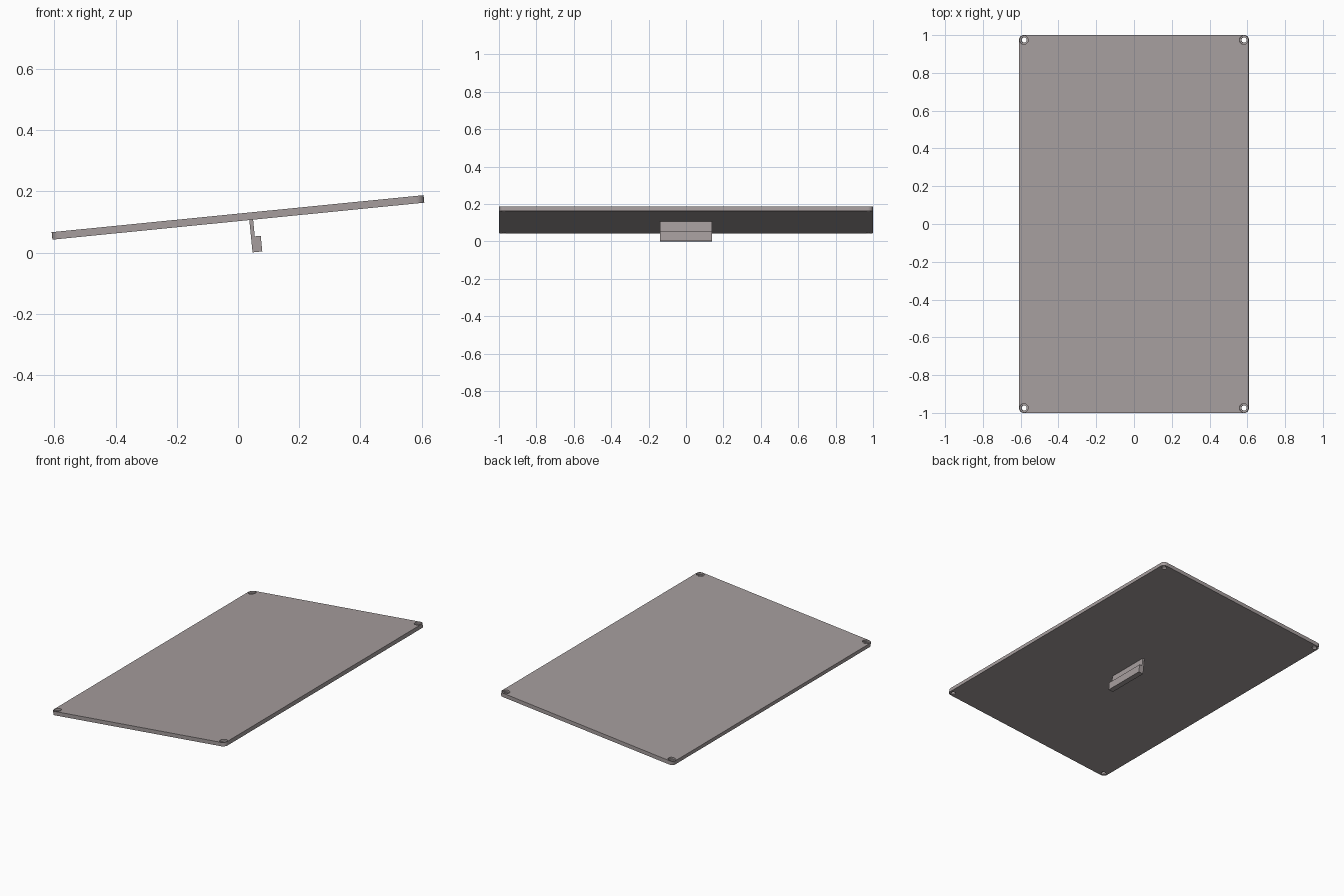
import bpy, bmesh, math
from mathutils import Matrix

if "Cube" in bpy.data.objects:
    bpy.data.objects.remove(bpy.data.objects["Cube"])

TILT = Matrix.Translation((0, 0, 0.115)) @ Matrix.Rotation(-math.radians(5.68), 4, 'Y')
HX, HY, T, R = 0.611, 1.0, 0.0245, 0.026      # panel half sizes, thickness, corner radius
HOLE_R, SINK_R, SINK_D = 0.014, 0.023, 0.012  # screw hole and its countersink

grey = bpy.data.materials.new("warm_grey")
grey.diffuse_color = (0.38, 0.34, 0.34, 1)
grey.use_nodes = True
grey.node_tree.nodes["Principled BSDF"].inputs["Base Color"].default_value = grey.diffuse_color


def extrude(name, pts, vec):
    """Solid made by sweeping a planar outline along vec."""
    bm = bmesh.new()
    face = bm.faces.new([bm.verts.new(p) for p in pts])
    res = bmesh.ops.extrude_face_region(bm, geom=[face])
    bmesh.ops.translate(bm, vec=vec, verts=[v for v in res["geom"] if isinstance(v, bmesh.types.BMVert)])
    bmesh.ops.recalc_face_normals(bm, faces=bm.faces)
    mesh = bpy.data.meshes.new(name)
    bm.to_mesh(mesh)
    bm.free()
    mesh.materials.append(grey)
    ob = bpy.data.objects.new(name, mesh)
    bpy.context.collection.objects.link(ob)
    ob.matrix_world = TILT
    return ob


# Panel with rounded corners
corners = [(1, 1), (-1, 1), (-1, -1), (1, -1)]
outline = []
for i, (sx, sy) in enumerate(corners):
    for k in range(9):
        a = math.pi / 2 * (i + k / 8)
        outline.append((sx * (HX - R) + R * math.cos(a), sy * (HY - R) + R * math.sin(a), -T / 2))
panel = extrude("panel", outline, (0, 0, T))

# Stepped screw holes in the four corners
bm = bmesh.new()
for sx, sy in corners:
    for r, z0, z1 in ((HOLE_R, -T, T), (SINK_R, T / 2 - SINK_D, T)):
        m = Matrix.Translation((sx * (HX - R), sy * (HY - R), (z0 + z1) / 2))
        bmesh.ops.create_cone(bm, cap_ends=True, segments=32, radius1=r, radius2=r,
                              depth=z1 - z0, matrix=m)
mesh = bpy.data.meshes.new("hole_cutter")
bm.to_mesh(mesh)
bm.free()
mesh.materials.append(grey)
cutter = bpy.data.objects.new("hole_cutter", mesh)
bpy.context.collection.objects.link(cutter)
cutter.matrix_world = TILT
cutter.hide_render = True
cutter.hide_set(True)
cut = panel.modifiers.new("holes", 'BOOLEAN')
cut.object = cutter
cut.operation = 'DIFFERENCE'
cut.solver = 'EXACT'
cut.use_self = True

# Stepped foot under the panel
profile = [(0.036, -T / 2), (0.036, -0.1185), (0.068, -0.1185),
           (0.068, -0.067), (0.0485, -0.067), (0.0485, -T / 2)]
extrude("foot", [(x, -0.14, z) for x, z in profile], (0, 0.28, 0))
